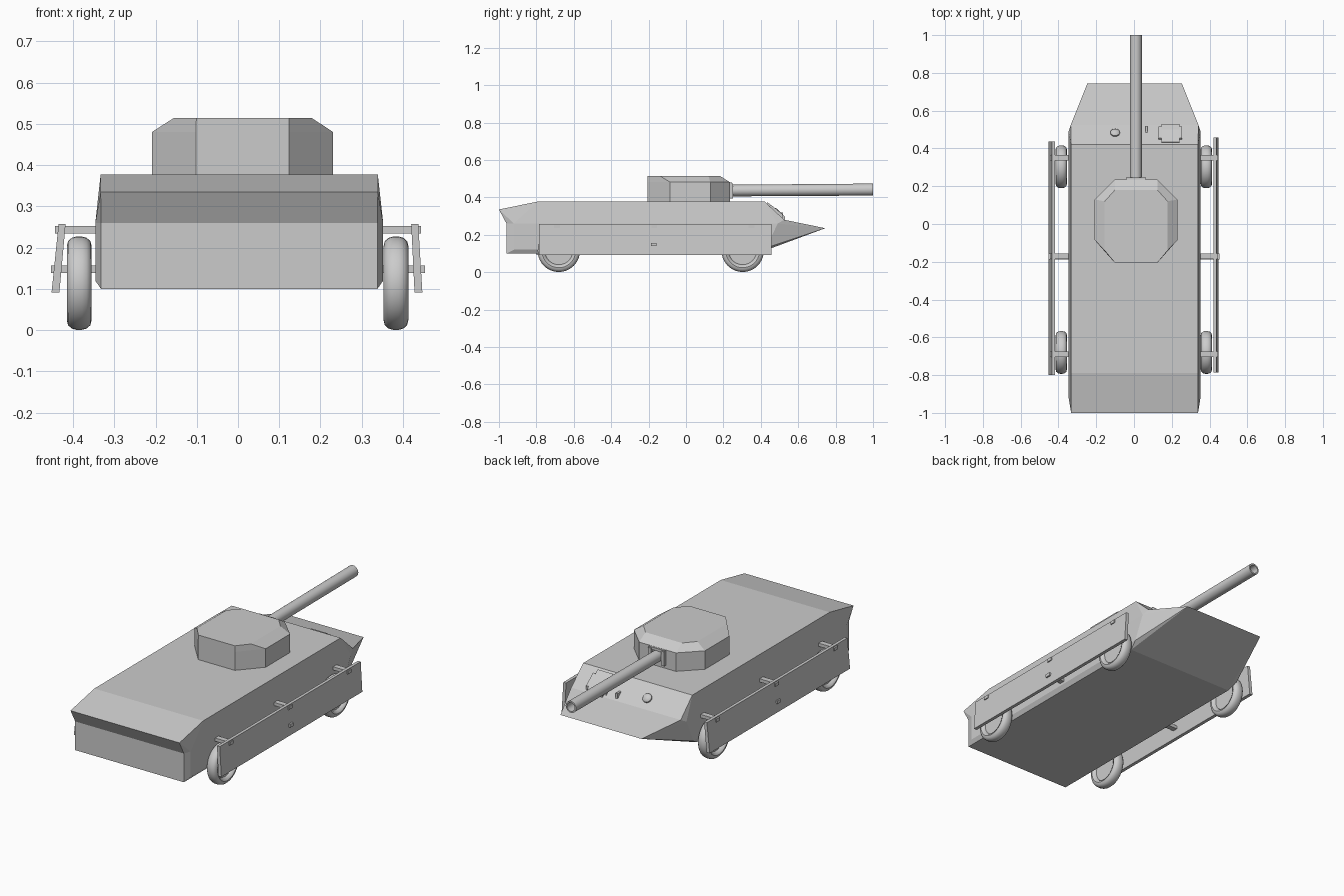
import bpy, bmesh, math
from mathutils import Matrix, Vector

if "Cube" in bpy.data.objects:
    bpy.data.objects.remove(bpy.data.objects["Cube"])

grey = bpy.data.materials.new("plain grey")
grey.diffuse_color = (0.6, 0.6, 0.6, 1)
grey.use_nodes = True
grey.node_tree.nodes["Principled BSDF"].inputs["Base Color"].default_value = grey.diffuse_color


def make(name, verts, faces, smooth=False):
    me = bpy.data.meshes.new(name)
    me.from_pydata([tuple(v) for v in verts], [], faces)
    bm = bmesh.new()
    bm.from_mesh(me)
    bmesh.ops.remove_doubles(bm, verts=bm.verts, dist=1e-5)
    bmesh.ops.recalc_face_normals(bm, faces=bm.faces)
    bm.to_mesh(me)
    bm.free()
    ob = bpy.data.objects.new(name, me)
    bpy.context.collection.objects.link(ob)
    me.materials.append(grey)
    if smooth:
        bpy.ops.object.select_all(action='DESELECT')
        ob.select_set(True)
        bpy.context.view_layer.objects.active = ob
        bpy.ops.object.shade_smooth_by_angle(angle=math.radians(40))
    return ob


def loft(name, rings):
    """Closed solid through rings of equal point count."""
    n = len(rings[0])
    verts = [p for r in rings for p in r]
    faces = [(k * n + i, k * n + (i + 1) % n, (k + 1) * n + (i + 1) % n, (k + 1) * n + i)
             for k in range(len(rings) - 1) for i in range(n)]
    faces += [tuple(range(n)), tuple(range(len(verts) - n, len(verts)))]
    return make(name, verts, faces)


def box(name, lo, hi):
    (x0, y0, z0), (x1, y1, z1) = lo, hi
    return loft(name, [[(x0, y0, z), (x1, y0, z), (x1, y1, z), (x0, y1, z)] for z in (z0, z1)])


def lathe(name, profile, matrix, seg=40):
    """Spin (radius, height) points about local z, then place with matrix."""
    n = len(profile)
    verts = [matrix @ Vector((r * math.cos(2 * math.pi * s / seg), r * math.sin(2 * math.pi * s / seg), h))
             for s in range(seg) for r, h in profile]
    faces = [(s * n + i, s * n + i + 1, (s + 1) % seg * n + i + 1, (s + 1) % seg * n + i)
             for s in range(seg) for i in range(n - 1)]
    return make(name, verts, faces, True)


# Hull: side outline (y, z, half width) plus a slightly bulged side panel
outline = [(-.96, .10, .335), (-.96, .26, .335), (-1, .335, .336), (-.79, .378, .336),
           (.42, .378, .336), (.525, .28, .338), (.745, .235, .25), (.38, .10, .335)]
panel = [(-.92, .12, .349), (-.92, .26, .349), (.49, .26, .349), (.43, .13, .349)]
pts = outline + panel
N = len(pts)
verts = [(.003 + s * w, y, z) for s in (-1, 1) for y, z, w in pts]
side = [(0, 1, 9, 8), (1, 2, 9), (2, 3, 9), (3, 4, 10, 9), (4, 5, 10), (5, 6, 10),
        (6, 11, 10), (6, 7, 11), (7, 0, 8, 11), (8, 9, 10, 11)]
faces = side + [tuple(i + N for i in f) for f in side]
faces += [(i, (i + 1) % 8, (i + 1) % 8 + N, i + N) for i in range(8)]
make("hull", verts, faces)


# Turret: octagon with bevelled front and sides, upright rear
def octagon(x0, x1, y0, y1, cx, cf, cr, z):
    return [(x0 + cx, y0, z), (x1 - cx, y0, z), (x1, y0 + cr, z), (x1, y1 - cf, z),
            (x1 - cx, y1, z), (x0 + cx, y1, z), (x0, y1 - cf, z), (x0, y0 + cr, z)]


loft("turret", [octagon(-.208, .23, -.205, .235, .106, .105, .12, .37),
                octagon(-.208, .23, -.205, .235, .106, .105, .12, .481),
                octagon(-.155, .178, -.205, .18, .054, .06, .065, .515)])

# Gun mantlet frame around the barrel
for s in (-1, 1):
    cx = .01 + s * .04
    box("mantlet_cheek", (cx - .01, .22, .395), (cx + .01, .25, .475))
box("mantlet_top", (-.04, .22, .466), (.06, .245, .48))

# Gun barrel with an open bore
aim = Matrix.Translation((.01, .2, .436)) @ Matrix.Rotation(math.radians(-89.6), 4, 'X')
lathe("gun_barrel", [(0, 0), (.031, 0), (.032, .8), (.024, .8), (.024, .74), (0, .74)], aim, 24)

# Wheels: rounded tyre with a recessed disc
half = [(.0, .012), (.074, .012), (.079, .024), (.09, .03), (.102, .027), (.11, .018), (.113, .007)]
tyre = half + [(r, -h) for r, h in reversed(half)]
for x in (-.385, .383):
    for y in (-.68, .303):
        lathe("wheel", tyre, Matrix.Translation((x, y, .114)) @ Matrix.Rotation(math.pi / 2, 4, 'Y'))

# Side skirts leaning outwards, with the brackets that carry them
for s, y0, y1, top, low in ((-1, -.80, .437, .418, .433), (1, -.785, .457, .42, .428)):
    rings = [[(s * top, y, .258), (s * (top + .017), y, .258),
              (s * (low + .019), y, .092), (s * low, y, .092)] for y in (y0, y1)]
    loft("side_skirt", rings)
    for y, z, end in ((.35, .244, .444), (-.17, .244, .444), (-.69, .244, .444), (-.172, .148, .453)):
        xs = sorted((s * .32, s * end))
        box("skirt_bracket", (xs[0], y - .015, z - .009), (xs[1], y + .015, z + .009))

# Fittings on the sloped front plate: lamp, small ridge and driver's visor
slope = math.atan2(.098, .105)
lathe("lamp", [(0, -.02), (.025, -.02), (.025, .006), (.017, .014), (0, .016)],
      Matrix.Translation((-.1, .482, .322)) @ Matrix.Rotation(-slope, 4, 'X'), 20)
box("front_ridge", (.06, .478, .29), (.072, .518, .318))
loft("driver_visor", [[(x, .42, .34), (x, .435, .374), (x, .50, .325), (x, .53, .295), (x, .53, .27)]
                      for x in (.145, .24)])
for x in (.13, .24):
    loft("visor_cheek", [[(x + d, .43, .34), (x + d, .455, .36), (x + d, .515, .31), (x + d, .515, .28)]
                         for d in (0, .015)])
